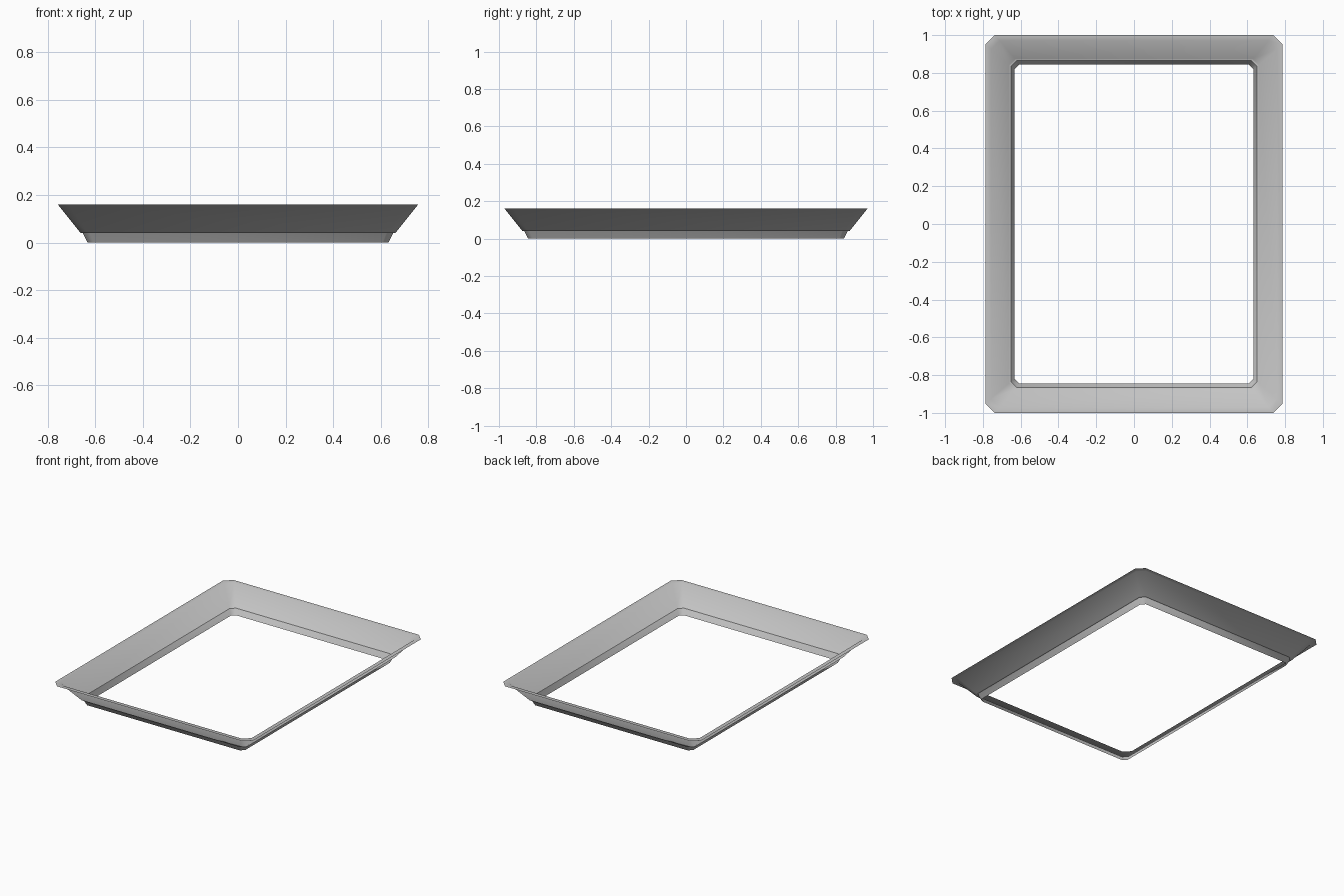
import bpy, bmesh

cube = bpy.data.objects.get("Cube")
if cube:
    bpy.data.objects.remove(cube, do_unlink=True)


def make_material(name, rgb):
    mat = bpy.data.materials.new(name)
    mat.use_nodes = True
    mat.diffuse_color = (*rgb, 1)
    mat.node_tree.nodes["Principled BSDF"].inputs["Base Color"].default_value = (*rgb, 1)
    return mat


def ring(bm, inset, z, cut):
    """Rectangle with clipped corners, inset from the outer rim."""
    x, y = 0.787 - inset, 1.0 - inset
    points = []
    for sx, sy in ((1, 1), (-1, 1), (-1, -1), (1, -1)):
        corner = [(sx * x, sy * (y - cut)), (sx * (x - cut), sy * y)]
        points += corner if sx * sy > 0 else corner[::-1]
    return [bm.verts.new((px, py, z)) for px, py in points]


# Wall section from bottom edge to flat rim: inset, height, corner cut
PROFILE = [(0.155, 0.0, 0.026), (0.135, 0.04, 0.03), (0.126, 0.04, 0.032),
           (0.03, 0.16, 0.045), (0.0, 0.16, 0.05)]

# Sloped open frame, lofted through the rings
bm = bmesh.new()
rings = [ring(bm, *p) for p in PROFILE]
for low, high in zip(rings, rings[1:]):
    n = len(low)
    for i in range(n):
        j = (i + 1) % n
        # Faces look inward and up
        bm.faces.new((low[j], low[i], high[i], high[j]))

mesh = bpy.data.meshes.new("sloped_frame")
bm.to_mesh(mesh)
bm.free()
mesh.materials.append(make_material("light grey", (0.55, 0.55, 0.55)))
frame = bpy.data.objects.new("sloped_frame", mesh)
bpy.context.collection.objects.link(frame)

# Soft corners, crisp step
bpy.ops.object.select_all(action="DESELECT")
frame.select_set(True)
bpy.context.view_layer.objects.active = frame
bpy.ops.object.shade_smooth_by_angle(angle=0.96)
